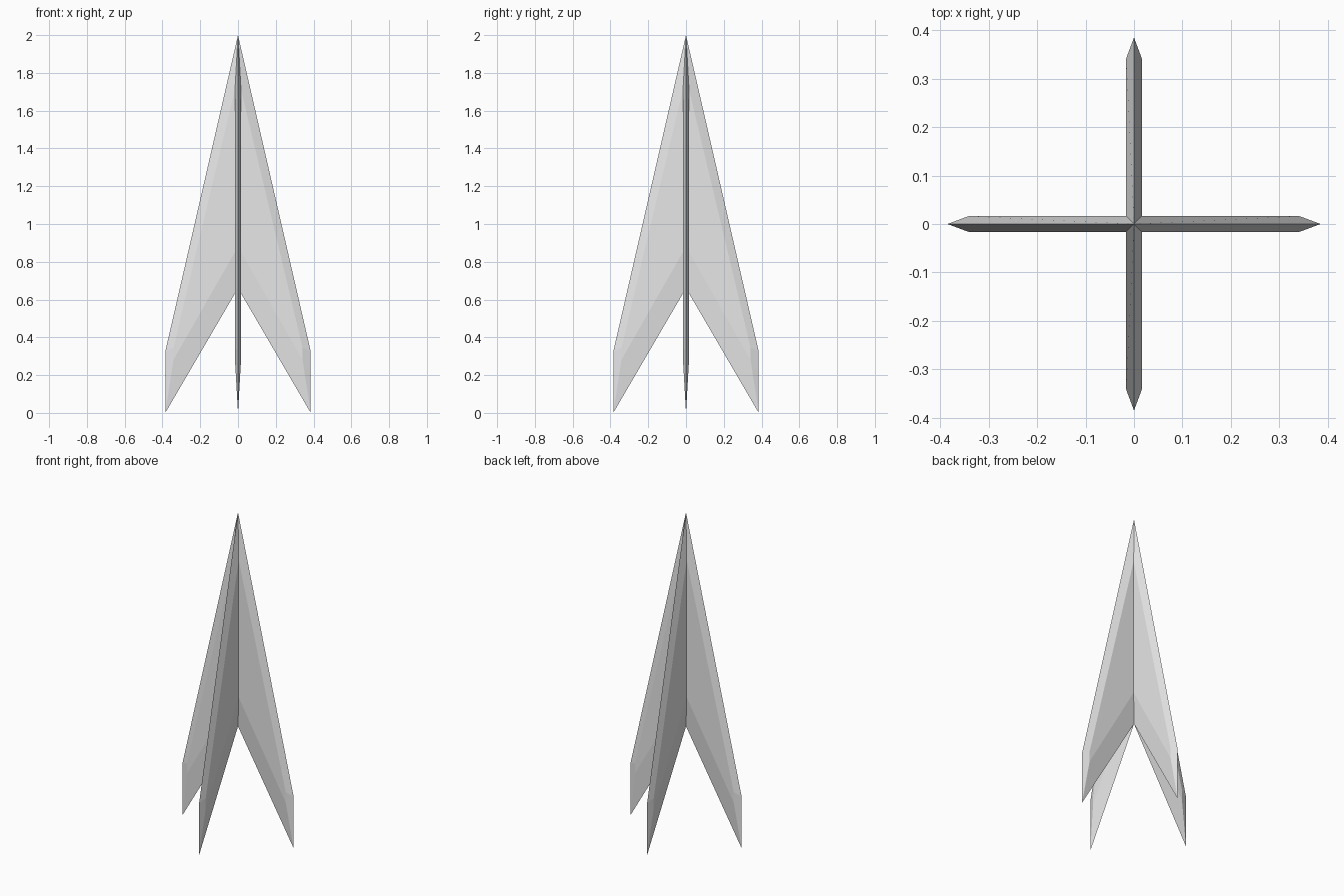
import bpy
import math

cube = bpy.data.objects.get("Cube")
if cube:
    bpy.data.objects.remove(cube, do_unlink=True)

# One pale grey finish
grey = bpy.data.materials.new("pale_grey")
grey.use_nodes = True
colour = (0.8, 0.8, 0.8, 1.0)
grey.diffuse_color = colour
grey.node_tree.nodes["Principled BSDF"].inputs["Base Color"].default_value = colour

# Half profile (x, z): sharp rim, and the raised flat inside it
RIM = [(0, 2.0), (0.385, 0.325), (0.385, 0.0), (0, 0.66)]
FLAT = [(0, 1.78), (0.342, 0.345), (0.342, 0.28), (0, 0.88)]
HALF_THICKNESS = 0.016


def make_blade(name, angle):
    """Knife-edged swept plate, mirrored across its centre line."""
    verts = [(x, 0, z) for x, z in RIM]
    verts += [(x, -HALF_THICKNESS, z) for x, z in FLAT]
    verts += [(x, HALF_THICKNESS, z) for x, z in FLAT]
    n = len(RIM)
    front, back = n, 2 * n
    faces = [[front + i for i in reversed(range(n))],
             [back + i for i in range(n)]]
    # Bevels from the rim to each flat
    for i in range(n - 1):
        faces.append([front + i, front + i + 1, i + 1, i])
        faces.append([i, i + 1, back + i + 1, back + i])
    mesh = bpy.data.meshes.new(name)
    mesh.from_pydata(verts, [], faces)
    mesh.materials.append(grey)
    blade = bpy.data.objects.new(name, mesh)
    bpy.context.collection.objects.link(blade)
    blade.rotation_euler.z = angle
    mirror = blade.modifiers.new("mirror", "MIRROR")
    mirror.use_axis = (True, False, False)
    return blade


# Two crossed blades
make_blade("side_to_side_blade", 0)
make_blade("front_to_back_blade", math.pi / 2)
